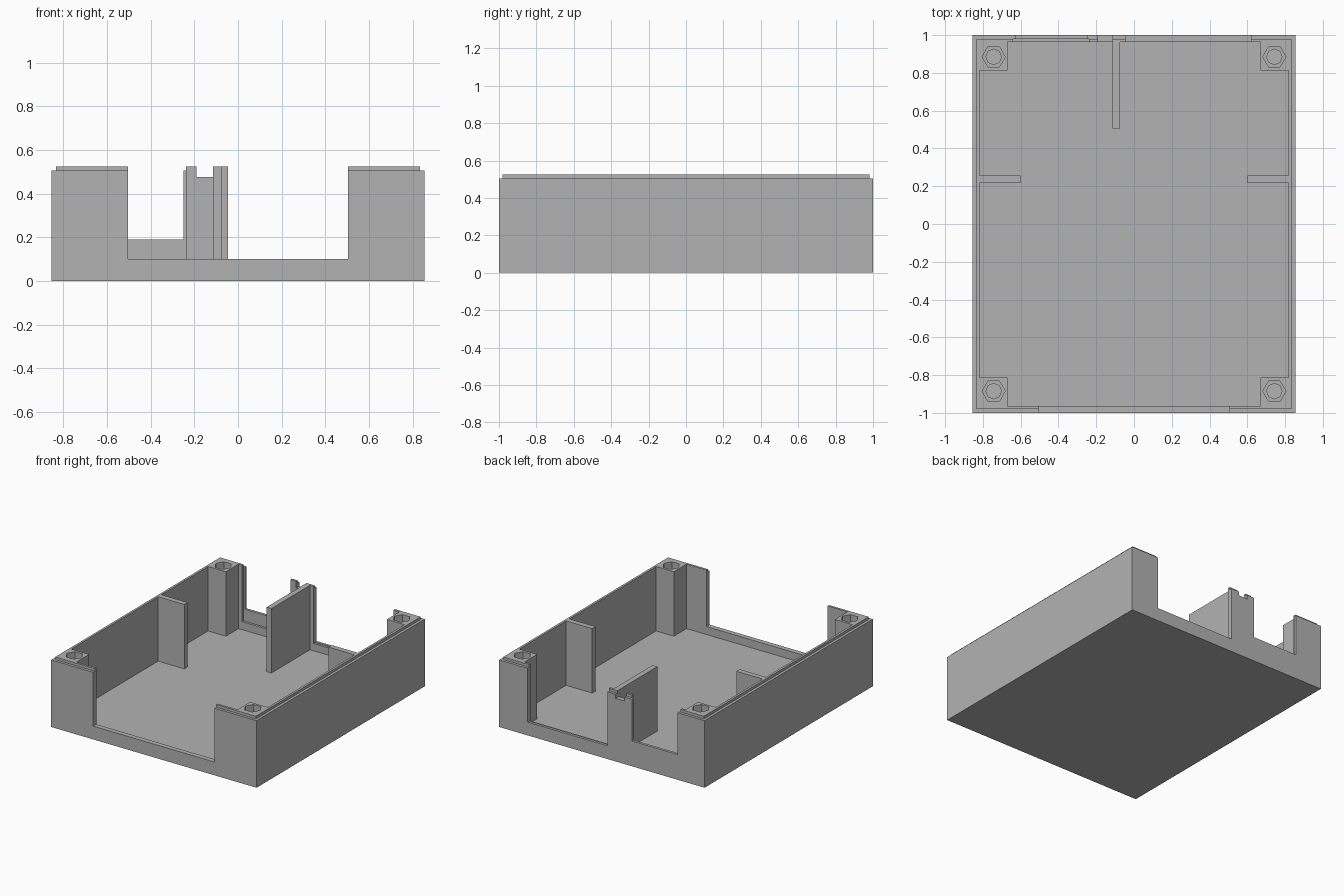
import bpy, bmesh
from math import radians
from mathutils import Matrix

old = bpy.data.objects.get("Cube")
if old:
    bpy.data.objects.remove(old, do_unlink=True)

grey = bpy.data.materials.new("plain grey")
grey.use_nodes = True
COLOUR = (0.45, 0.45, 0.45, 1)
grey.diffuse_color = COLOUR
grey.node_tree.nodes["Principled BSDF"].inputs["Base Color"].default_value = COLOUR


def finish(name, bm):
    mesh = bpy.data.meshes.new(name)
    bm.to_mesh(mesh)
    bm.free()
    mesh.materials.append(grey)
    obj = bpy.data.objects.new(name, mesh)
    bpy.context.scene.collection.objects.link(obj)
    return obj


def box(name, x, y, z):
    """Box from (low, high) ranges on each axis."""
    bm = bmesh.new()
    bmesh.ops.create_cube(bm, size=1)
    for v in bm.verts:
        v.co = [r[0] if c < 0 else r[1] for c, r in zip(v.co, (x, y, z))]
    return finish(name, bm)


def prism(name, sides, radius, x, y, z):
    bm = bmesh.new()
    place = Matrix.Translation((x, y, sum(z) / 2)) @ Matrix.Rotation(radians(90), 4, "Z")
    bmesh.ops.create_cone(bm, cap_ends=True, segments=sides, radius1=radius,
                          radius2=radius, depth=z[1] - z[0], matrix=place)
    # Point the corners along x
    if max(v.co.x for v in bm.verts) - x < radius * 0.99:
        bmesh.ops.rotate(bm, verts=bm.verts, cent=(x, y, 0),
                         matrix=Matrix.Rotation(radians(180 / sides), 3, "Z"))
    return finish(name, bm)


def combine(obj, tool, operation="DIFFERENCE"):
    mod = obj.modifiers.new("combine", "BOOLEAN")
    mod.operation, mod.object, mod.solver = operation, tool, "EXACT"
    bpy.context.view_layer.update()
    bpy.context.view_layer.objects.active = obj
    bpy.ops.object.modifier_apply(modifier=mod.name)
    bpy.data.objects.remove(tool, do_unlink=True)


W, L = 0.855, 1.0            # outer half width and length
IW, IL = 0.818, 0.963        # inner half width and length
LW, LL = 0.835, 0.98         # raised lip
FLOOR, RIM, TOP = 0.04, 0.505, 0.525

# Tray with a raised inner lip
shell = box("case_shell", (-W, W), (-L, L), (0, RIM))
combine(shell, box("lip", (-LW, LW), (-LL, LL), (0.3, TOP)), "UNION")
combine(shell, box("cavity", (-IW, IW), (-IL, IL), (FLOOR, 1)))

# Wall openings: x range, y range, sill height
openings = [
    ((-0.505, 0.505), (-1.1, -0.94), 0.10),    # front
    ((-0.045, 0.62), (0.94, 1.1), 0.10),       # wide rear
    ((-0.045, 0.62), (0.94, LL), 0.095),       # wide rear sill step
    ((-0.628, -0.25), (0.94, 1.1), 0.19),      # narrow rear
    ((-0.64, -0.238), (0.94, LL), 0.10),       # narrow rear rebate
    ((-0.19, -0.115), (0.94, 1.1), 0.475),     # notch in the rear tab
]
for x, y, sill in openings:
    combine(shell, box("opening", x, y, (sill, 1)))

# Corner posts with a nut pocket and screw hole
for sx, side in ((1, "left"), (-1, "right")):
    for sy, end in ((-1, "front"), (1, "back")):
        post = box(f"{end}_{side}_post", sorted((sx * 0.67, sx * IW)),
                   sorted((sy * 0.813, sy * IL)), (FLOOR, TOP))
        cx, cy = sx * 0.743, sy * 0.885
        combine(post, prism("nut_pocket", 6, 0.061, cx, cy, (0.42, 0.7)))
        combine(post, prism("screw_hole", 8, 0.041, cx, cy, (0.12, 0.6)))

    # Side ribs
    box(f"{side}_rib", sorted((sx * 0.6, sx * IW)), (0.218, 0.258), (FLOOR, TOP))

# Partition running forward from the rear tab
box("partition", (-0.115, -0.075), (0.505, IL), (FLOOR, TOP))
